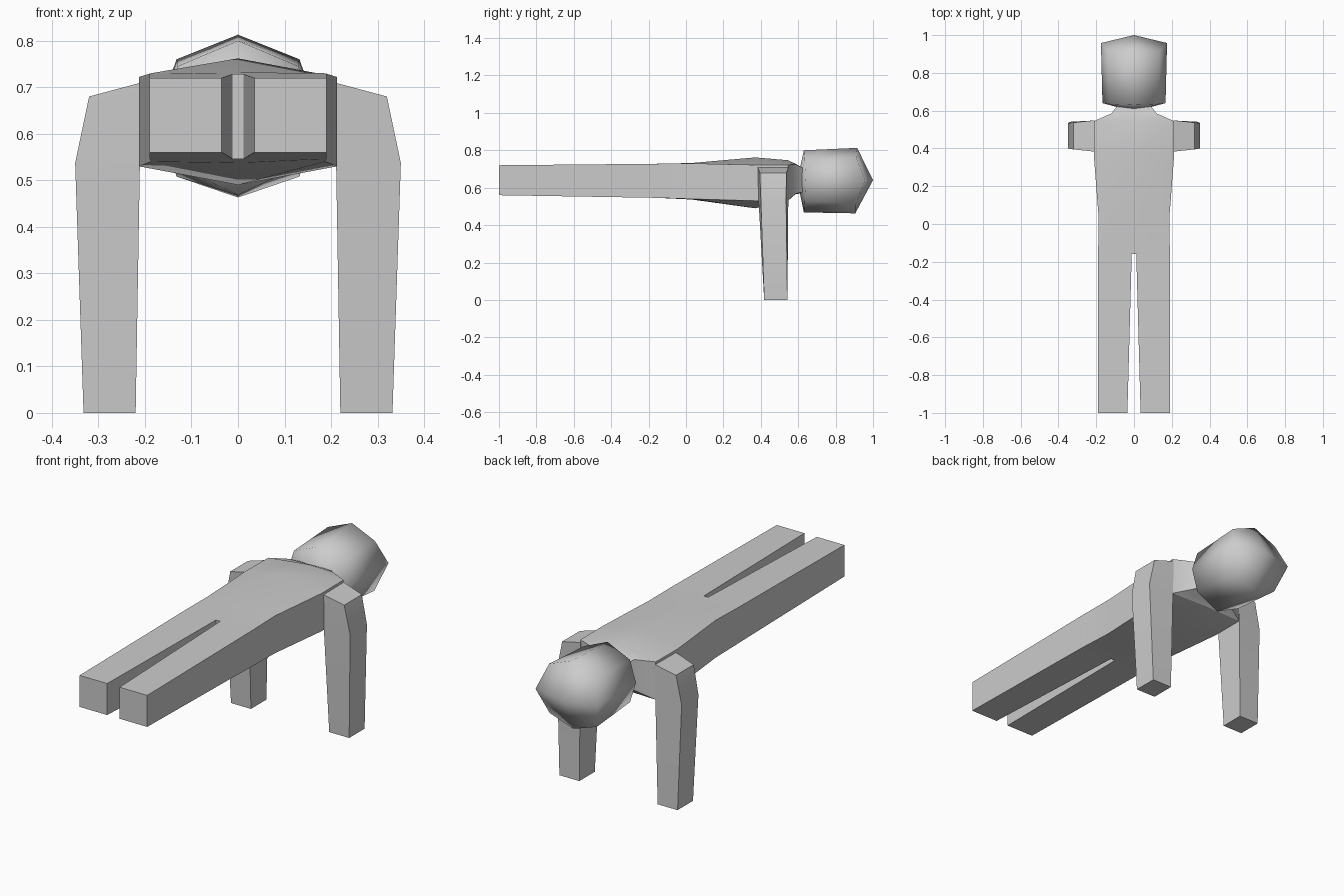
import bpy, bmesh, math

if "Cube" in bpy.data.objects:
    bpy.data.objects.remove(bpy.data.objects["Cube"])


def loft(name, rings, cap_start=True, cap_end=True, tips=(None, None), angle=30):
    """Skin closed rings of equal length; ends are n-gons or fans to a tip."""
    bm = bmesh.new()
    rows = [[bm.verts.new(p) for p in ring] for ring in rings]
    n = len(rows[0])
    for a, b in zip(rows, rows[1:]):
        for i in range(n):
            j = (i + 1) % n
            bm.faces.new((a[i], a[j], b[j], b[i]))
    for row, cap, tip in zip((rows[0], rows[-1]), (cap_start, cap_end), tips):
        if tip:
            t = bm.verts.new(tip)
            for i in range(n):
                bm.faces.new((row[i], row[(i + 1) % n], t))
        elif cap:
            bm.faces.new(row)
    bmesh.ops.recalc_face_normals(bm, faces=bm.faces[:])
    mesh = bpy.data.meshes.new(name)
    bm.to_mesh(mesh)
    bm.free()
    ob = bpy.data.objects.new(name, mesh)
    bpy.context.collection.objects.link(ob)
    bpy.ops.object.select_all(action='DESELECT')
    ob.select_set(True)
    bpy.context.view_layer.objects.active = ob
    bpy.ops.object.shade_smooth_by_angle(angle=math.radians(angle))
    return ob


def six(y, x, top, bot, ctop, cbot, cy=None):
    """Torso section with a ridge point on the centre line, above and below."""
    cy = y if cy is None else cy
    return [(-x, y, top), (0, cy, ctop), (x, y, top),
            (x, y, bot), (0, cy, cbot), (-x, y, bot)]


# Torso, from hips through chest and shoulders to the neck
loft("torso", [
    six(-0.16, 0.19, 0.728, 0.546, 0.728, 0.546),
    six(0.03, 0.187, 0.73, 0.54, 0.732, 0.537),
    six(0.37, 0.213, 0.722, 0.53, 0.762, 0.49),
    six(0.545, 0.211, 0.722, 0.53, 0.747, 0.535),
    six(0.585, 0.12, 0.725, 0.568, 0.728, 0.565),
    six(0.637, 0.08, 0.70, 0.58, 0.71, 0.57, 0.615),
], tips=(None, (0, 0.61, 0.64)))

# Head: two eight-sided rings closed by pointed ends
head_back = [(0, 0.63, 0.80), (0.13, 0.635, 0.745), (0.167, 0.64, 0.64),
             (0.13, 0.635, 0.53), (0, 0.63, 0.468)]
head_front = [(0, 0.915, 0.813), (0.132, 0.91, 0.76), (0.175, 0.958, 0.64),
              (0.132, 0.905, 0.508), (0, 0.905, 0.463)]


def full(half):
    return half + [(-x, y, z) for x, y, z in half[-2:0:-1]]


loft("head", [full(head_back), full(head_front)],
     tips=((0, 0.595, 0.64), (0, 1.0, 0.64)), angle=75)

for side, s in (("left", -1), ("right", 1)):
    # Leg: square bar whose inner face narrows the gap toward the hips
    loft(side + "_leg", [
        [(s * x, y, z) for x, z in ((xi, zt), (0.19, zt), (0.19, zb), (xi, zb))]
        for y, xi, zt, zb in ((-1.0, 0.035, 0.72, 0.56), (-0.16, 0.012, 0.728, 0.546))
    ], cap_end=False)

    # Arm: tapered post, bent in at the shoulder and meeting the torso side
    loft(side + "_arm", [
        [(s * xi, y0, zi), (s * xo, y0 + d, zo), (s * xo, y1 - d, zo), (s * xi, y1, zi)]
        for xi, xo, zi, zo, y0, y1, d in (
            (0.22, 0.332, 0.0, 0.0, 0.418, 0.542, 0.0),
            (0.211, 0.35, 0.53, 0.537, 0.388, 0.547, 0.012),
            (0.208, 0.32, 0.71, 0.68, 0.383, 0.549, 0.012))
    ])
